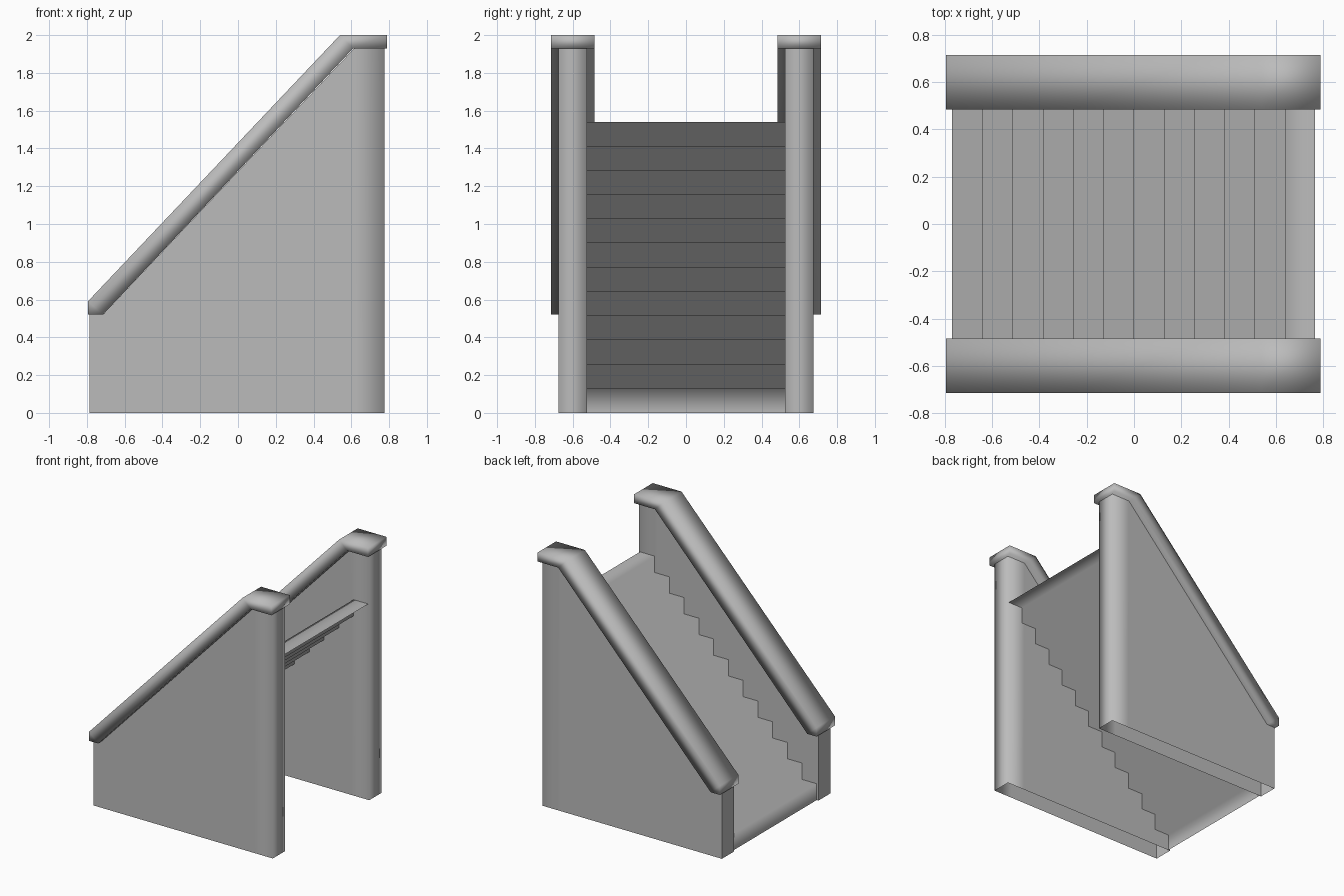
import bpy, bmesh

if "Cube" in bpy.data.objects:
    bpy.data.objects.remove(bpy.data.objects["Cube"])

stone = bpy.data.materials.new("grey_stone")
stone.diffuse_color = (0.5, 0.5, 0.5, 1)
stone.use_nodes = True
stone.node_tree.nodes["Principled BSDF"].inputs["Base Color"].default_value = stone.diffuse_color


def finish(name, bm):
    me = bpy.data.meshes.new(name)
    bm.to_mesh(me)
    bm.free()
    me.materials.append(stone)
    bpy.context.collection.objects.link(bpy.data.objects.new(name, me))


def slab(profile, panels, outline, y0, y1):
    """Side panels at y0 and y1, joined by faces along the outline edges."""
    bm = bmesh.new()
    a = [bm.verts.new((x, y0, z)) for x, z in profile]
    b = [bm.verts.new((x, y1, z)) for x, z in profile]
    for p in panels:
        bm.faces.new([a[i] for i in p])
        bm.faces.new([b[i] for i in reversed(p)])
    for i, j in outline:
        bm.faces.new((a[j], a[i], b[i], b[j]))
    bmesh.ops.recalc_face_normals(bm, faces=bm.faces)
    for f in bm.faces:
        f.smooth = True
    return bm


# Side walls: hollow, open underneath, with a softly shaded tall end
WALL = [(-0.785, 0), (0.62, 0), (0.775, 0), (0.775, 1.93),
        (0.615, 1.93), (-0.715, 0.52), (-0.785, 0.52)]
# Coping: level at the top, sloping down the stairs
COPING = [(-0.795, 0.52), (-0.715, 0.52), (0.61, 1.93), (0.79, 1.93),
          (0.79, 2.0), (0.54, 2.0), (-0.795, 0.59)]

for side, s in (("front", -1), ("back", 1)):
    lo, hi = sorted((s * 0.523, s * 0.675))
    bm = slab(WALL, [(0, 1, 4, 5, 6), (1, 2, 3, 4)], [(2, 3), (6, 0)], lo, hi)
    for e in bm.edges:
        e.smooth = min(v.co.x for v in e.verts) > -0.7
    finish(side + "_wall", bm)

    lo, hi = sorted((s * 0.485, s * 0.715))
    bm = slab(COPING, [(0, 1, 6), (1, 2, 5, 6), (2, 3, 4, 5)],
              [(i, (i + 1) % 7) for i in range(7)], lo, hi)
    finish(side + "_coping", bm)

# Stairs: one folded sheet of twelve risers and treads
N, RUN, RISE = 12, 0.128, 0.1283
path = [(-0.77, 0)]
for i in range(N):
    path += [(-0.77 + RUN * i, RISE * (i + 1)), (-0.77 + RUN * (i + 1), RISE * (i + 1))]
bm = bmesh.new()
rows = [[bm.verts.new((x, y, z)) for y in (-0.523, 0.523)] for x, z in path]
for p, q in zip(rows, rows[1:]):
    bm.faces.new((p[0], q[0], q[1], p[1])).smooth = True
finish("stairs", bm)
